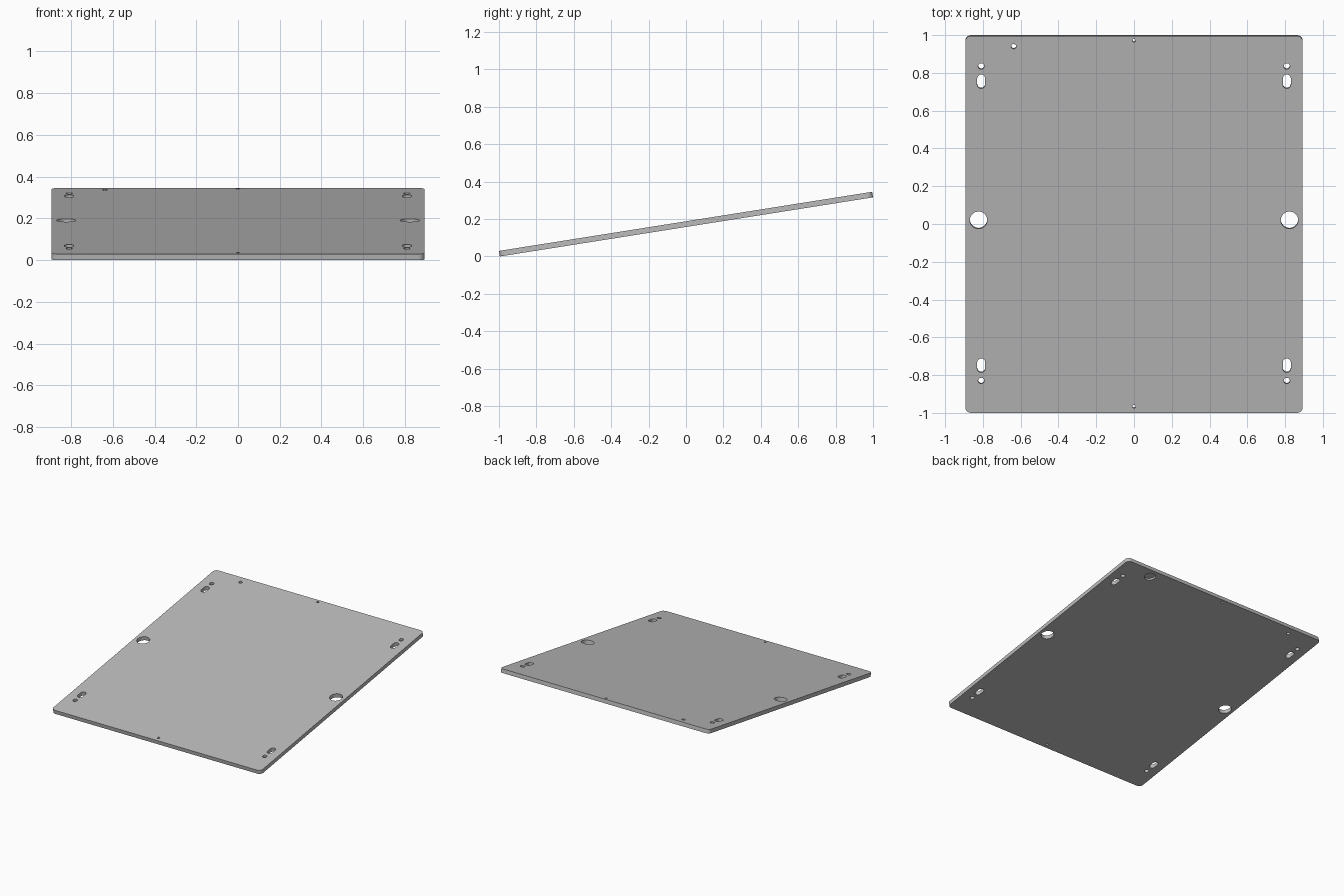
import bpy
import bmesh
from math import radians, sin, cos, pi
from mathutils import Matrix

if "Cube" in bpy.data.objects:
    bpy.data.objects.remove(bpy.data.objects["Cube"], do_unlink=True)

TILT = radians(9)
THICK = 0.03
LENGTH = 2.02
WIDTH = 1.786
HEIGHT = LENGTH * sin(TILT) + THICK * cos(TILT)


def rounded_prism(bm, x, y, w, l, r, z0, z1, steps=8):
    """Add an upright prism with a rounded rectangular outline."""
    outline = []
    for k, (sx, sy) in enumerate([(1, 1), (-1, 1), (-1, -1), (1, -1)]):
        cx, cy = x + sx * (w / 2 - r), y + sy * (l / 2 - r)
        for i in range(steps + 1):
            a = (k + i / steps) * pi / 2
            outline.append(bm.verts.new((cx + r * cos(a), cy + r * sin(a), z0)))
    bmesh.ops.remove_doubles(bm, verts=outline, dist=1e-5)
    face = bm.faces.new([v for v in outline if v.is_valid])
    top = bmesh.ops.extrude_face_region(bm, geom=[face])["geom"]
    verts = [v for v in top if isinstance(v, bmesh.types.BMVert)]
    bmesh.ops.translate(bm, verts=verts, vec=(0, 0, z1 - z0))


def make_object(name, bm):
    bmesh.ops.recalc_face_normals(bm, faces=bm.faces)
    mesh = bpy.data.meshes.new(name)
    bm.to_mesh(mesh)
    bm.free()
    obj = bpy.data.objects.new(name, mesh)
    bpy.context.collection.objects.link(obj)
    return obj


# Flat plate with rounded corners
bm = bmesh.new()
rounded_prism(bm, 0, 0, WIDTH, LENGTH, 0.03, -THICK / 2, THICK / 2)
plate = make_object("mounting_plate", bm)

# Cutters for every opening
bm = bmesh.new()


def hole(x, y, r, length=None, z0=-0.1, z1=0.1):
    rounded_prism(bm, x, y, 2 * r, length or 2 * r, r, z0, z1)


for side in (-1, 1):
    hole(side * 0.823, 0.023, 0.046)                  # large side holes
    for end in (-1, 1):
        hole(side * 0.809, 0.005 + end * 0.761, 0.021, 0.075)   # slots
        hole(side * 0.809, 0.005 + end * 0.843, 0.016)          # screw holes
for end in (-1, 1):
    hole(0, 0.005 + end * 0.981, 0.009)               # centre pin holes
hole(-0.637, 0.954, 0.013)                            # single corner hole
hole(0.637, 0.945, 0.04, z0=-0.1, z1=0.0)             # blind recess underneath
cutter = make_object("hole_cutter", bm)
cutter.hide_render = True

# Cut the openings, then drop the cutter
mod = plate.modifiers.new("holes", "BOOLEAN")
mod.operation = "DIFFERENCE"
mod.solver = "EXACT"
mod.object = cutter
bpy.ops.object.select_all(action="DESELECT")
plate.select_set(True)
bpy.context.view_layer.objects.active = plate
bpy.ops.object.modifier_apply(modifier=mod.name)
bpy.data.objects.remove(cutter, do_unlink=True)

# Tilt the plate so its back edge is raised
plate.data.transform(Matrix.Translation((0, 0, HEIGHT / 2)) @ Matrix.Rotation(TILT, 4, "X"))
bpy.ops.object.shade_smooth_by_angle(angle=radians(30))

# Plain grey finish
grey = bpy.data.materials.new("plain_grey")
grey.use_nodes = True
colour = (0.5, 0.5, 0.5, 1)
grey.diffuse_color = colour
grey.node_tree.nodes["Principled BSDF"].inputs["Base Color"].default_value = colour
plate.data.materials.clear()
plate.data.materials.append(grey)
